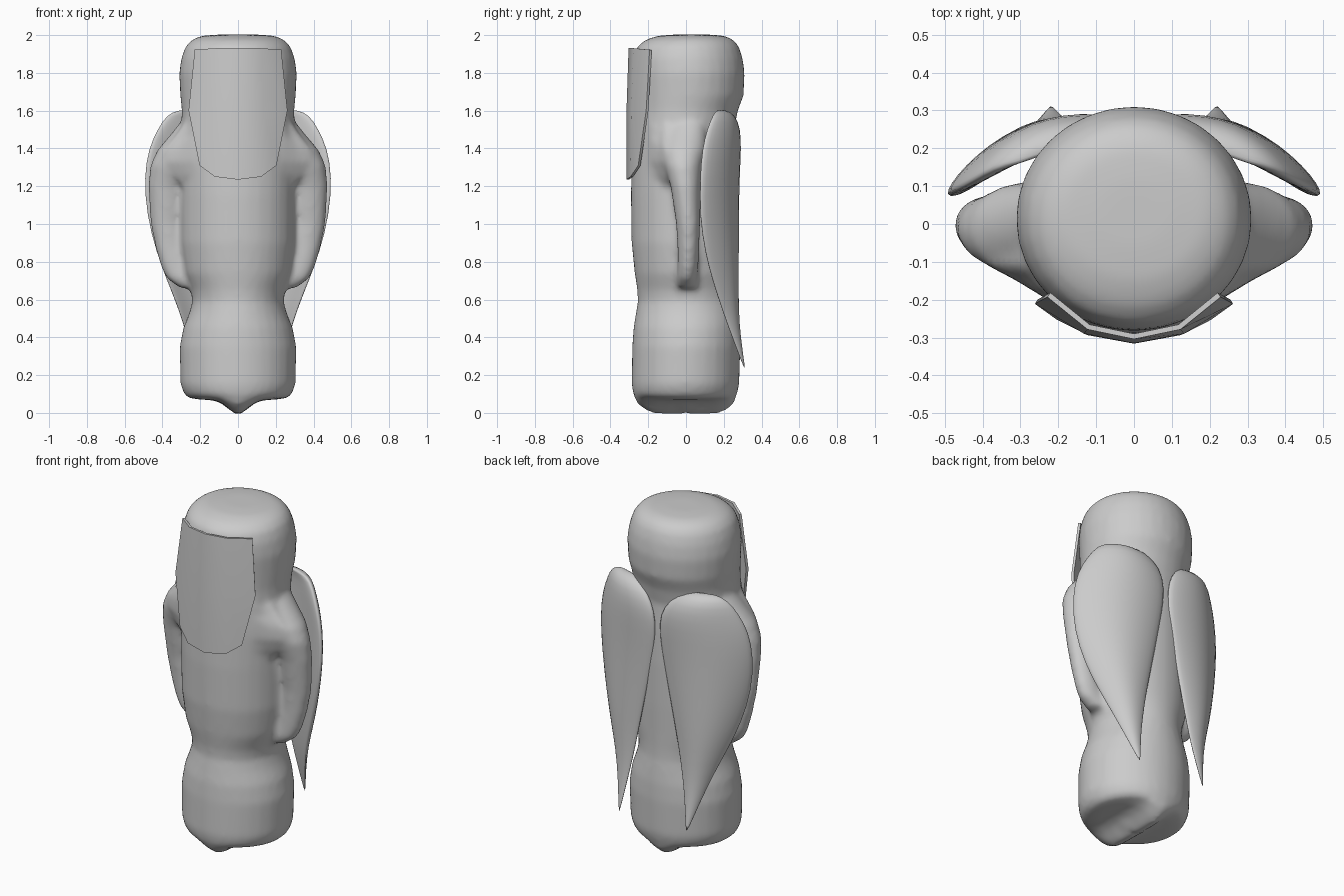
import bpy, bmesh
from math import sin, cos, pi, exp, hypot

if "Cube" in bpy.data.objects:
    bpy.data.objects.remove(bpy.data.objects["Cube"])


def loft(bm, rings):
    """Skin closed rings of points and cap both ends."""
    vs = [[bm.verts.new(p) for p in r] for r in rings]
    n = len(vs[0])
    for a, b in zip(vs, vs[1:]):
        for i in range(n):
            bm.faces.new((a[i], a[(i + 1) % n], b[(i + 1) % n], b[i]))
    bm.faces.new(vs[0][::-1])
    bm.faces.new(vs[-1])


def ellipse(z, x0, x1, y0, y1, n=32):
    return [((x0 + x1) / 2 + (x1 - x0) / 2 * cos(2 * pi * i / n),
             (y0 + y1) / 2 + (y1 - y0) / 2 * sin(2 * pi * i / n), z) for i in range(n)]


def finish(bm, name):
    bmesh.ops.recalc_face_normals(bm, faces=bm.faces[:])
    me = bpy.data.meshes.new(name)
    bm.to_mesh(me)
    bm.free()
    for p in me.polygons:
        p.use_smooth = True
    ob = bpy.data.objects.new(name, me)
    bpy.context.collection.objects.link(ob)
    return ob


# body: z, half width, front y, back y
body = [(0.10, .285, -.28, .27), (.15, .305, -.288, .282), (.35, .309, -.285, .288), (.45, .29, -.278, .285),
        (.53, .258, -.265, .277), (.59, .242, -.255, .27), (.65, .25, -.258, .268), (.74, .285, -.272, .268),
        (.9, .305, -.288, .27), (1.15, .307, -.292, .27), (1.35, .307, -.288, .265), (1.5, .301, -.28, .255),
        (1.6, .298, -.278, .275), (1.68, .306, -.28, .305), (1.8, .312, -.283, .311), (1.88, .30, -.278, .3),
        (1.94, .278, -.258, .28), (1.975, .245, -.215, .252), (1.996, .195, -.15, .205), (2.003, .1, -.06, .12)]
bm = bmesh.new()
rings = []
# underside with a ridge running front to back, fading at both ends
for s in (.1, .35, .55, .7, .82, .92):
    base = ellipse(0, -.29 * s, .29 * s, -.28 * s, .272 * s)
    rings.append([(x, y, .07 + .05 * max(0, s - .7) - .079 * exp(-(x / .07) ** 2) * (1 - .9 * (abs(y) / .28) ** 5))
                  for x, y, _ in base])
rings += [ellipse(z, -w, w, f, b) for z, w, f, b in body]
loft(bm, rings)

# folded arms: z, inner x, outer x, front y, back y
arm = [(1.57, .18, .28, -.06, .1), (1.47, .16, .36, -.11, .11), (1.39, .16, .428, -.135, .11),
       (1.31, .22, .464, -.115, .085), (1.2, .275, .475, -.082, .075), (1.0, .285, .463, -.052, .075),
       (.87, .28, .436, -.045, .07), (.77, .24, .407, -.045, .065), (.71, .19, .377, -.05, .06),
       (.66, .16, .305, -.05, .06)]
# shoulder slope running from the upper arm onto the chest, per height
slope = [(1.54, 0), (1.47, .4), (1.40, .85), (1.33, .9), (1.26, .5), (1.18, 0)]
for s in (1, -1):
    loft(bm, [ellipse(z, s * a, s * b, f, k) for z, a, b, f, k in arm])
    loft(bm, [[(s * x, y, z) for x, y in ((.1, .0), (.1, -.2), (.23, -.19 - .01 * k), (.25 + .07 * k, -.14 - .01 * k),
                                           (.28 + .12 * k, -.11), (.28 + .13 * k, 0))] for z, k in slope])
ob = finish(bm, "body_with_arms")
m = ob.modifiers.new("Blend", 'REMESH')
m.mode = 'VOXEL'
m.voxel_size = .016
m.use_smooth_shade = True
m = ob.modifiers.new("Soften", 'SMOOTH')
m.factor = .5
m.iterations = 8

# wings: z, inner x, inner y, outer x, outer y, bulge, half thickness
wing = [(1.605, .2, .20, .31, .17, .0, .015), (1.58, .11, .245, .38, .145, .025, .032),
        (1.5, .035, .268, .43, .112, .045, .04), (1.4, .005, .27, .478, .086, .055, .042),
        (1.25, .015, .262, .503, .074, .056, .042), (1.05, .055, .26, .488, .07, .058, .04),
        (.85, .098, .261, .435, .099, .054, .034), (.7, .13, .261, .377, .14, .044, .028),
        (.55, .16, .268, .315, .19, .025, .02), (.4, .19, .283, .268, .245, .01, .012),
        (.23, .217, .314, .223, .31, 0, .002)]
bm = bmesh.new()
rings = []
for z, xi, yi, xo, yo, bulge, th in wing:
    d = hypot(xo - xi, yo - yi)
    nx, ny = (yi - yo) / d, (xo - xi) / d
    ring = []
    for i in range(16):
        a = 2 * pi * i / 16
        t = .5 + .5 * cos(a)
        off = bulge * sin(pi * t) + th * sin(a)
        ring.append((xi + (xo - xi) * t + nx * off, yi + (yo - yi) * t + ny * off, z))
    rings.append(ring)
loft(bm, rings)
ob = finish(bm, "wings")
ob.modifiers.new("Mirror", 'MIRROR').use_mirror_merge = False
m = ob.modifiers.new("Subdivide", 'SUBSURF')
m.levels = m.render_levels = 1

# curved face plate: half of each row as (x, y, z)
rows = [[(0, -.297, 1.932), (.12, -.272, 1.93), (.225, -.187, 1.922)],
        [(0, -.308, 1.6), (.13, -.283, 1.6), (.258, -.205, 1.6)],
        [(0, -.309, 1.235), (.12, -.287, 1.25), (.20, -.247, 1.31)]]
bm = bmesh.new()
grid = [[bm.verts.new(p) for p in [(-x, y, z) for x, y, z in r[:0:-1]] + r] for r in rows]
for a, b in zip(grid, grid[1:]):
    for i in range(4):
        bm.faces.new((a[i], b[i], b[i + 1], a[i + 1]))
ob = finish(bm, "face_plate")
m = ob.modifiers.new("Thickness", 'SOLIDIFY')
m.thickness = .014
m.offset = 0
bpy.context.view_layer.objects.active = ob
ob.select_set(True)
bpy.ops.object.modifier_apply(modifier="Thickness")
bpy.ops.object.shade_smooth_by_angle(angle=.9)
